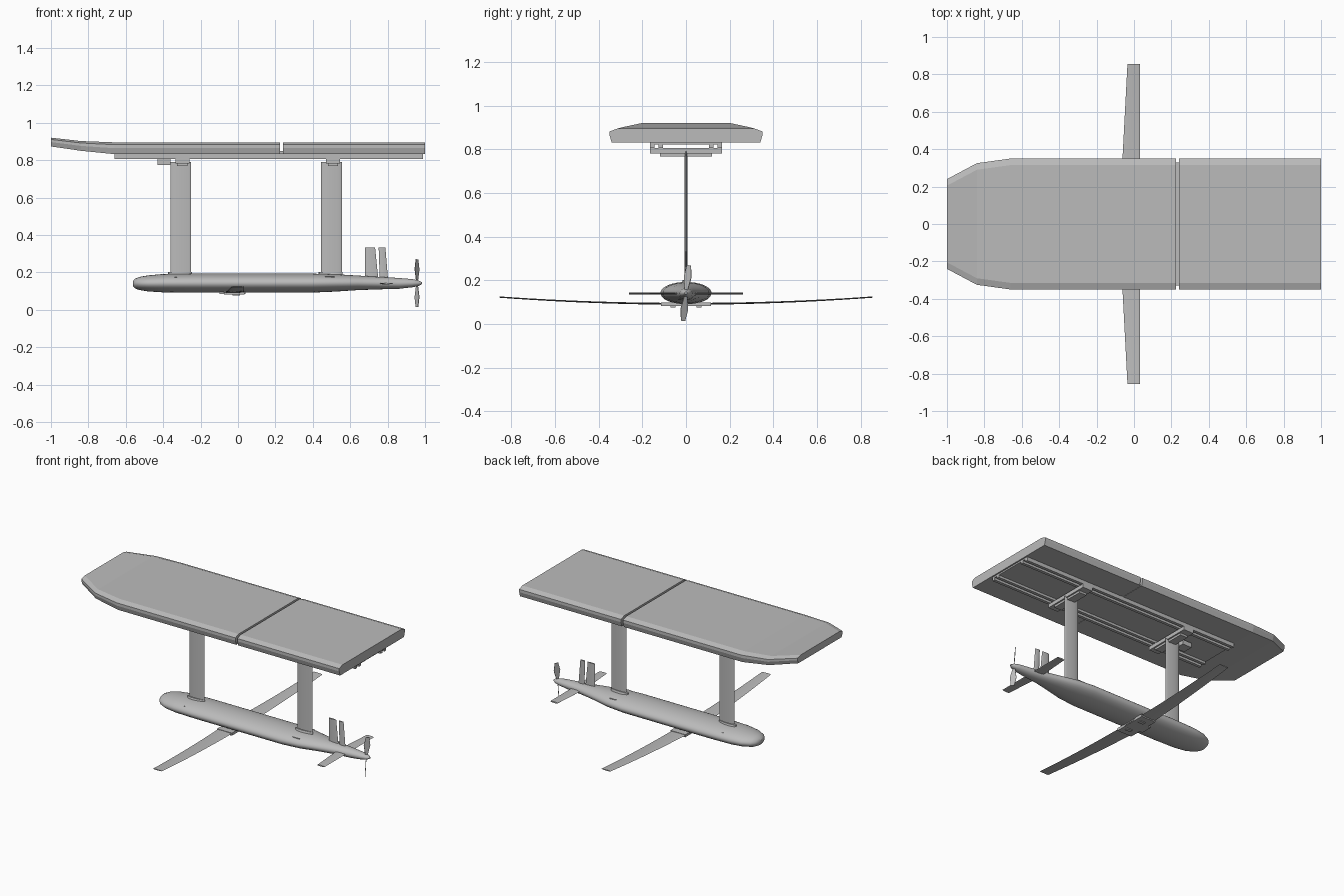
import bpy, math
from mathutils import Vector, Matrix

cube = bpy.data.objects.get("Cube")
if cube:
    bpy.data.objects.remove(cube, do_unlink=True)

grey = bpy.data.materials.new("plain_grey")
grey.use_nodes = True
grey.diffuse_color = (0.5, 0.5, 0.5, 1)
grey.node_tree.nodes["Principled BSDF"].inputs["Base Color"].default_value = (0.5, 0.5, 0.5, 1)


def loft(name, rings, smooth=False):
    """Skin a list of equal-length rings and cap both ends."""
    n = len(rings[0])
    faces = [tuple(range(n))[::-1]]
    for r in range(len(rings) - 1):
        for i in range(n):
            j = (i + 1) % n
            faces.append((r * n + i, r * n + j, r * n + n + j, r * n + n + i))
    faces.append(tuple(range((len(rings) - 1) * n, len(rings) * n)))
    mesh = bpy.data.meshes.new(name)
    mesh.from_pydata([tuple(v) for ring in rings for v in ring], [], faces)
    mesh.materials.append(grey)
    obj = bpy.data.objects.new(name, mesh)
    bpy.context.collection.objects.link(obj)
    bpy.ops.object.select_all(action='DESELECT')
    obj.select_set(True)
    bpy.context.view_layer.objects.active = obj
    bpy.ops.object.mode_set(mode='EDIT')
    bpy.ops.mesh.select_all(action='SELECT')
    bpy.ops.mesh.normals_make_consistent(inside=False)
    bpy.ops.object.mode_set(mode='OBJECT')
    if smooth:
        bpy.ops.object.shade_smooth_by_angle(angle=math.radians(35))
    return obj


def box(name, x0, x1, y0, y1, z0, z1):
    ring = [(y0, z0), (y1, z0), (y1, z1), (y0, z1)]
    return loft(name, [[(x, y, z) for y, z in ring] for x in (x0, x1)])


def foil(x0, x1, thick, n=16):
    """Streamlined section as (x, offset) pairs, blunt at x0 and sharp at x1."""
    pts = []
    for i in range(n):
        a = 2 * math.pi * i / n
        t = (1 - math.cos(a)) / 2
        pts.append((x0 + (x1 - x0) * t, thick / 2 * math.sin(a) * (1.25 - 0.6 * t)))
    return pts


# Float deck: two sections with a narrow gap, the bow tapering and rising
def deck_ring(x, half, top, bottom):
    h = top - bottom
    side = [(half - 0.035, top), (half, top - 0.2 * h),
            (half, top - 0.5 * h), (half - 0.01, bottom)]
    return [(x, y, z) for y, z in side] + [(x, -y, z) for y, z in reversed(side)]


loft("deck_bow_section", [deck_ring(*s) for s in (
    (-1, 0.24, 0.92, 0.873), (-0.84, 0.325, 0.902, 0.85),
    (-0.66, 0.35, 0.895, 0.832), (0.225, 0.35, 0.895, 0.832))])
loft("deck_stern_section", [deck_ring(x, 0.35, 0.895, 0.832) for x in (0.24, 1)])
box("deck_joint", 0.22, 0.245, -0.33, 0.33, 0.834, 0.85)

# Underside plate and rails
box("rail_plate", -0.66, 0.99, -0.165, 0.165, 0.822, 0.834)
for label, s in (("left", 1), ("right", -1)):
    for part, y in (("outer", 0.155), ("inner", 0.115)):
        box(f"{label}_{part}_rail", -0.66, 0.99, s * y - 0.01, s * y + 0.01, 0.806, 0.823)

# Struts with their clamps and feet
for label, x in (("front", -0.305), ("rear", 0.5)):
    loft(f"{label}_strut", [[(px, py, z) for px, py in foil(x - 0.055, x + 0.055, 0.016)]
                            for z in (0.17, 0.79)], True)
    box(f"{label}_clamp_plate", x - 0.03, x + 0.045, -0.165, 0.165, 0.782, 0.807)
    box(f"{label}_clamp_bar", x - 0.02, x + 0.035, -0.12, 0.12, 0.768, 0.8)
    loft(f"{label}_strut_foot", [[(px, py, z) for px, py in foil(x - 0.07, x + 0.06, w)]
                                 for z, w in ((0.175, 0.05), (0.203, 0.03))], True)
box("latch_box", -0.43, -0.36, -0.035, 0.035, 0.775, 0.806)

# Submerged hull: x, half width, lower z, upper z
stations = [(-0.562, 0.02, 0.128, 0.152), (-0.552, 0.05, 0.115, 0.165),
            (-0.53, 0.075, 0.106, 0.175), (-0.48, 0.1, 0.098, 0.184),
            (-0.4, 0.113, 0.093, 0.191), (-0.25, 0.117, 0.091, 0.193),
            (0.4, 0.117, 0.092, 0.193), (0.52, 0.106, 0.097, 0.19),
            (0.64, 0.078, 0.105, 0.183), (0.75, 0.052, 0.109, 0.176),
            (0.86, 0.037, 0.112, 0.17), (0.93, 0.029, 0.12, 0.164),
            (0.965, 0.02, 0.127, 0.157), (0.985, 0.006, 0.138, 0.147)]
loft("hull", [[(x, w * math.cos(a), (lo + hi) / 2 + (hi - lo) / 2 * math.sin(a))
               for a in (2 * math.pi * i / 32 for i in range(32))]
              for x, w, lo, hi in stations], True)

# Curved main wing and its saddle
wing = []
for i in range(25):
    y = -0.855 + 1.71 * i / 24
    t = abs(y) / 0.855
    wing.append([(px, y, 0.093 + 0.031 * t * t + pz)
                 for px, pz in foil(-0.08 + 0.045 * t, 0.032, 0.009 - 0.003 * t)])
loft("main_wing", wing, True)
box("wing_saddle", -0.075, 0.035, -0.115, 0.115, 0.082, 0.1)
box("wing_bracket", -0.1, 0.04, -0.04, 0.04, 0.085, 0.11)

# Tail fin, rudder and stabiliser
for name, low, high in (("tail_fin", (0.68, 0.75), (0.678, 0.733)),
                        ("rudder", (0.758, 0.802), (0.752, 0.788))):
    loft(name, [[(px, py, z) for px, py in foil(a, b, 0.01)]
                for z, (a, b) in ((0.165, low), (0.332, high))], True)
loft("stabiliser", [[(px, y, 0.14 + pz) for px, pz in foil(x0, 0.83, 0.009)]
                    for y, x0 in ((-0.262, 0.775), (0, 0.755), (0.262, 0.775))], True)

# Two-bladed propeller
for label, s in (("upper", 1), ("lower", -1)):
    turn = Matrix.Rotation(math.radians(-6 if s > 0 else 174), 3, 'X')
    rings = []
    for r, w in ((0.01, 0.007), (0.075, 0.021), (0.128, 0.011)):
        twist = math.radians(55)
        along = Vector((math.cos(twist), math.sin(twist), 0))
        flat = Vector((-math.sin(twist), math.cos(twist), 0)) * 0.0015
        rings.append([Vector((0.957, 0, 0.142)) + turn @ (Vector((0, 0, r)) + along * w * u + flat * v)
                      for u, v in ((-1, -1), (1, -1), (1, 1), (-1, 1))])
    loft(f"{label}_propeller_blade", rings)

# Small sensor fittings on the hull and lugs beneath the wing saddle
for label, s in (("left", 1), ("right", -1)):
    box(f"{label}_sensor", 0.465, 0.515, s * 0.075 - 0.007, s * 0.075 + 0.007, 0.16, 0.178)
    box(f"{label}_nose_sensor", -0.34, -0.325, s * 0.085 - 0.006, s * 0.085 + 0.006, 0.16, 0.174)
    box(f"{label}_saddle_lug", -0.03, 0.01, s * 0.06 - 0.012, s * 0.06 + 0.012, 0.077, 0.085)
